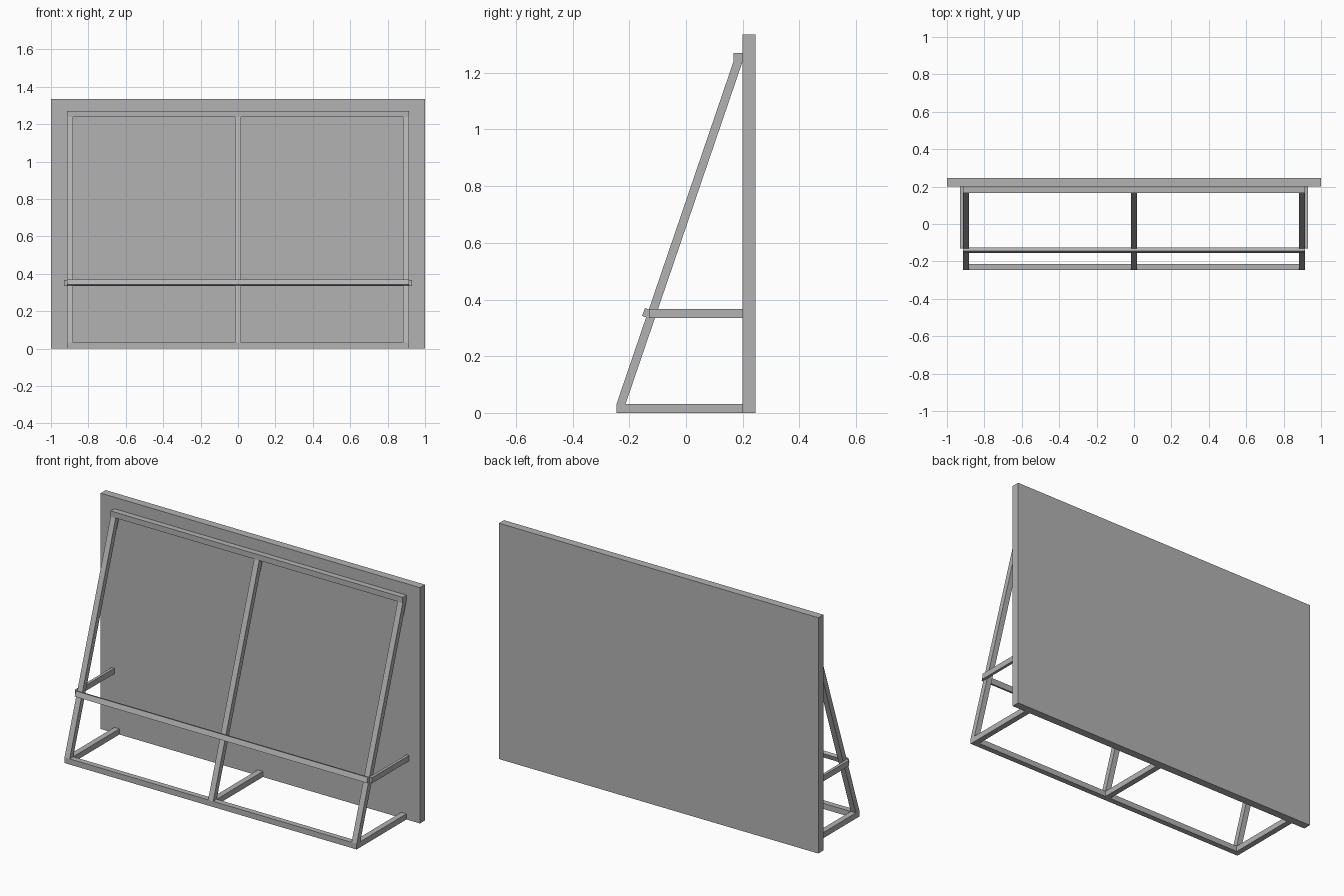
import bpy
import bmesh

cube = bpy.data.objects.get("Cube")
if cube:
    bpy.data.objects.remove(cube, do_unlink=True)

# Single grey finish
grey = bpy.data.materials.new("plain_grey")
grey.use_nodes = True
grey.diffuse_color = (0.45, 0.45, 0.45, 1)
grey.node_tree.nodes["Principled BSDF"].inputs["Base Color"].default_value = grey.diffuse_color


def beam(name, x0, x1, profile):
    """Extrude a (y, z) outline along x from x0 to x1."""
    bm = bmesh.new()
    face = bm.faces.new([bm.verts.new((x0, y, z)) for y, z in profile])
    moved = bmesh.ops.extrude_face_region(bm, geom=[face])["geom"]
    bmesh.ops.translate(bm, vec=(x1 - x0, 0, 0),
                        verts=[v for v in moved if isinstance(v, bmesh.types.BMVert)])
    bmesh.ops.recalc_face_normals(bm, faces=bm.faces)
    mesh = bpy.data.meshes.new(name)
    bm.to_mesh(mesh)
    bm.free()
    mesh.materials.append(grey)
    obj = bpy.data.objects.new(name, mesh)
    bpy.context.scene.collection.objects.link(obj)
    return obj


def rect(y0, y1, z0, z1):
    return [(y0, z0), (y1, z0), (y1, z1), (y0, z1)]


HALF = 0.915    # half width of the frame
BAR = 0.032     # square tube size
BOARD = 0.2     # front plane of the board
FRONT = -0.245  # front of the base

# Board
beam("display_board", -1, 1, rect(BOARD, 0.245, 0, 1.335))

# Long rails
beam("top_rail", -HALF, HALF, rect(0.167, BOARD, 1.238, 1.27))
beam("base_front_rail", -HALF, HALF, rect(FRONT, FRONT + BAR, 0, BAR))
beam("tilted_cross_bar", -HALF, HALF,
     [(-0.155, 0.342), (-0.136, 0.3355), (-0.126, 0.3635), (-0.145, 0.37)])

# Sloping legs and base struts
leg = [(FRONT, BAR), (FRONT + BAR, BAR), (0.199, 1.238), (0.167, 1.238)]
for side, x in (("right", -HALF + BAR / 2), ("middle", 0), ("left", HALF - BAR / 2)):
    beam(side + "_sloping_leg", x - BAR / 2, x + BAR / 2, leg)
    beam(side + "_base_strut", x - BAR / 2, x + BAR / 2, rect(FRONT + BAR, BOARD, 0, BAR))

# Side braces fixed outside the legs
for side, s in (("right", -1), ("left", 1)):
    beam(side + "_side_brace", s * HALF, s * (HALF + 0.016), rect(-0.13, BOARD, 0.335, 0.367))
